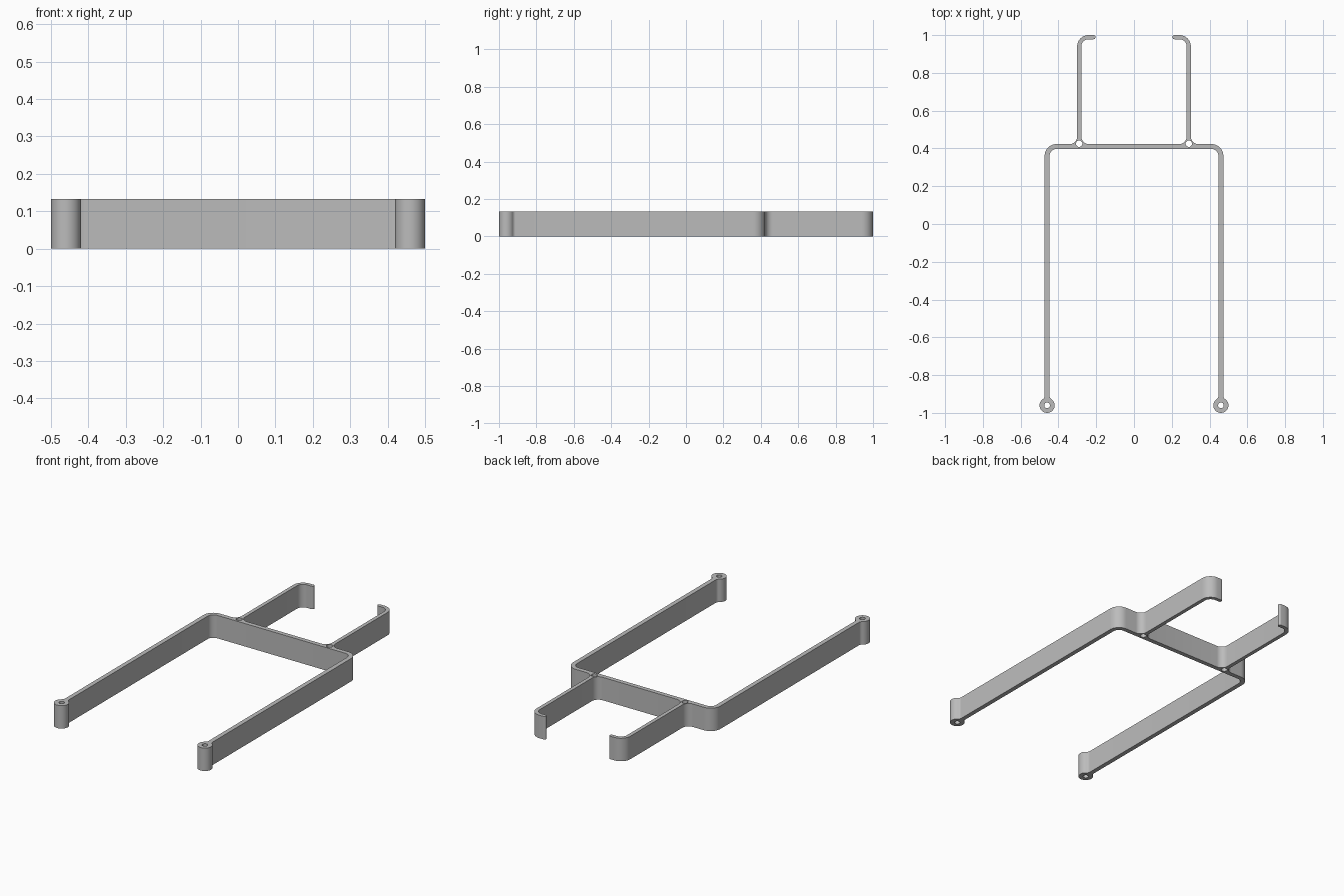
import bpy, bmesh
from math import atan2, cos, sin, sqrt, pi
from mathutils import Vector

cube = bpy.data.objects.get("Cube")
if cube:
    bpy.data.objects.remove(cube)

HEIGHT = 0.133
LEG_X, LEG_HALF = 0.46, 0.013          # long front legs
BOSS_Y, BOSS_R, FLARE = -0.96, 0.04, 0.02
BAR_FRONT, BAR_BACK = 0.397, 0.423     # cross bar
ARM_IN, ARM_OUT = 0.279, 0.301         # rear arms
HOOK_X, BACK = 0.204, 1.0


def arc(cx, cy, r, a0, a1, n):
    return [Vector((cx + r * cos(a0 + (a1 - a0) * i / n),
                    cy + r * sin(a0 + (a1 - a0) * i / n))) for i in range(n + 1)]


def rounded(prev, corner, nxt, r, n=10):
    """Arc replacing a square corner."""
    p = Vector(corner)
    u, v = (Vector(prev) - p).normalized(), (Vector(nxt) - p).normalized()
    c = p + (u + v) * r
    return [c - v * r * cos(t) - u * r * sin(t)
            for t in (pi / 2 * i / n for i in range(n + 1))]


def run(points):
    """Points are (x, y, radius); the first and last only give direction."""
    out = []
    for a, b, c in zip(points, points[1:], points[2:]):
        out += rounded(a[:2], b[:2], c[:2], b[2])
    return out


# Eyelet with flared neck at the foot of a leg
dx = LEG_HALF + FLARE
dy = sqrt((BOSS_R + FLARE) ** 2 - dx ** 2)
t = atan2(dy, dx)
eyelet = arc(LEG_X - dx, BOSS_Y + dy, FLARE, 0, -t, 6)
eyelet += arc(LEG_X, BOSS_Y, BOSS_R, pi - t, 2 * pi + t, 36)[1:-1]
eyelet += arc(LEG_X + dx, BOSS_Y + dy, FLARE, pi + t, pi, 6)

# Half outline: bar front, leg, eyelet, leg outside, bar back, hooked arm
inner, outer = LEG_X - LEG_HALF, LEG_X + LEG_HALF
tip = BACK - 0.022
half = run([(0, BAR_FRONT), (inner, BAR_FRONT, 0.036), (inner, BOSS_Y)])
half += eyelet
half += run([(outer, BOSS_Y), (outer, BAR_BACK, 0.062), (ARM_OUT, BAR_BACK, 0.04),
             (ARM_OUT, BACK, 0.06), (HOOK_X, BACK, 0.0105), (HOOK_X, tip, 0.0105),
             (ARM_IN, tip, 0.038), (ARM_IN, BAR_BACK, 0.04), (0, BAR_BACK)])
loops = [half + [Vector((-p.x, p.y)) for p in reversed(half)]]

# Through holes in the eyelets and arm roots
for s in (-1, 1):
    loops.append(arc(s * LEG_X, BOSS_Y, 0.015, 0, 2 * pi, 24)[:-1])
    loops.append(arc(s * 0.29, BAR_BACK + 0.002, 0.017, 0, 2 * pi, 24)[:-1])

# Filled flat profile extruded to the bracket height
curve = bpy.data.curves.new("bracket_profile", "CURVE")
curve.dimensions = "2D"
curve.fill_mode = "BOTH"
curve.extrude = HEIGHT / 2
for loop in loops:
    spline = curve.splines.new("POLY")
    spline.points.add(len(loop) - 1)
    for point, p in zip(spline.points, loop):
        point.co = (p.x, p.y, 0, 1)
    spline.use_cyclic_u = True
frame = bpy.data.objects.new("bracket_frame", curve)
bpy.context.collection.objects.link(frame)
bpy.ops.object.select_all(action="DESELECT")
frame.select_set(True)
bpy.context.view_layer.objects.active = frame
bpy.ops.object.convert(target="MESH")
frame = bpy.context.object
frame.name = "bracket_frame"

# Weld caps to walls and stand the frame on the ground
bm = bmesh.new()
bm.from_mesh(frame.data)
bmesh.ops.remove_doubles(bm, verts=bm.verts, dist=0.0002)
bmesh.ops.translate(bm, verts=bm.verts, vec=(0, 0, HEIGHT / 2))
bmesh.ops.recalc_face_normals(bm, faces=bm.faces)
bm.to_mesh(frame.data)
bm.free()
bpy.ops.object.shade_smooth_by_angle(angle=pi / 6)

# Plain grey
grey = bpy.data.materials.new("plain_grey")
grey.use_nodes = True
colour = (0.5, 0.5, 0.5, 1)
grey.diffuse_color = colour
grey.node_tree.nodes["Principled BSDF"].inputs["Base Color"].default_value = colour
frame.data.materials.clear()
frame.data.materials.append(grey)
